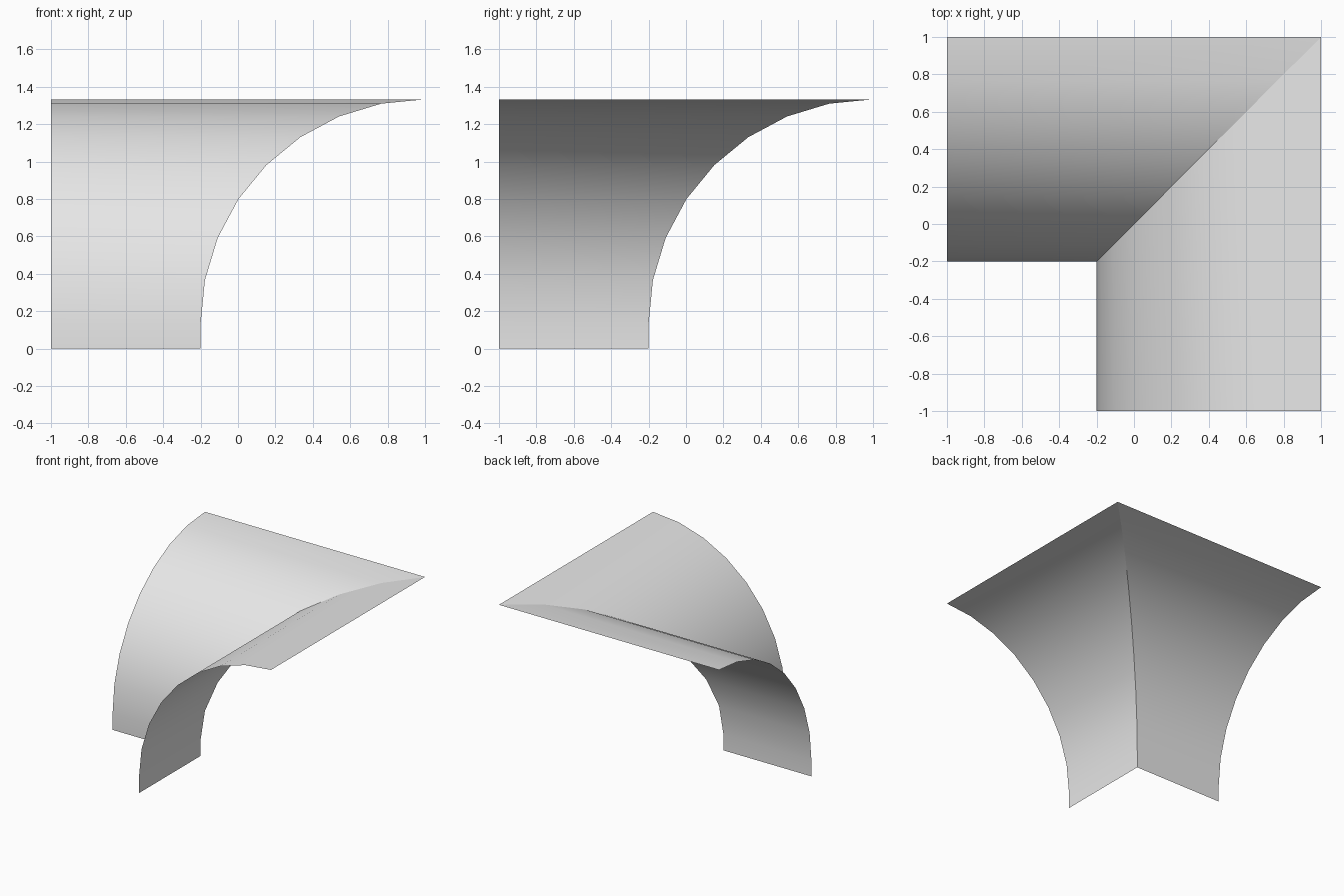
import bpy
import math

cube = bpy.data.objects.get("Cube")
if cube:
    bpy.data.objects.remove(cube, do_unlink=True)

GREY = (0.8, 0.8, 0.8, 1)
mat = bpy.data.materials.new("light_grey")
mat.use_nodes = True
mat.diffuse_color = GREY
mat.node_tree.nodes["Principled BSDF"].inputs["Base Color"].default_value = GREY

# Cove profile as (offset, height): short upright foot, then a quarter arc
RADIUS, FOOT, STEPS = 1.2, 0.133, 8
profile = [(1 - RADIUS, 0)]
for i in range(STEPS + 1):
    a = math.pi / 2 * i / STEPS
    profile.append((1 - RADIUS * math.cos(a), FOOT + RADIUS * math.sin(a)))


def cove_panel(name, swap):
    """Sweep the profile from the open end to the mitre; swap mirrors it across the diagonal."""
    verts, faces = [], []
    for d, z in profile:
        for run in (-1, d):
            verts.append((d, run, z) if swap else (run, d, z))
    for i in range(len(profile) - 1):
        k = 2 * i
        face = (k, k + 1, k + 3, k + 2)
        faces.append(face[::-1] if swap else face)
    mesh = bpy.data.meshes.new(name)
    mesh.from_pydata(verts, [], faces)
    mesh.materials.append(mat)
    mesh.shade_smooth()
    obj = bpy.data.objects.new(name, mesh)
    bpy.context.collection.objects.link(obj)


# Two panels meeting at a sharp mitred corner
cove_panel("front_cove_panel", False)
cove_panel("side_cove_panel", True)
